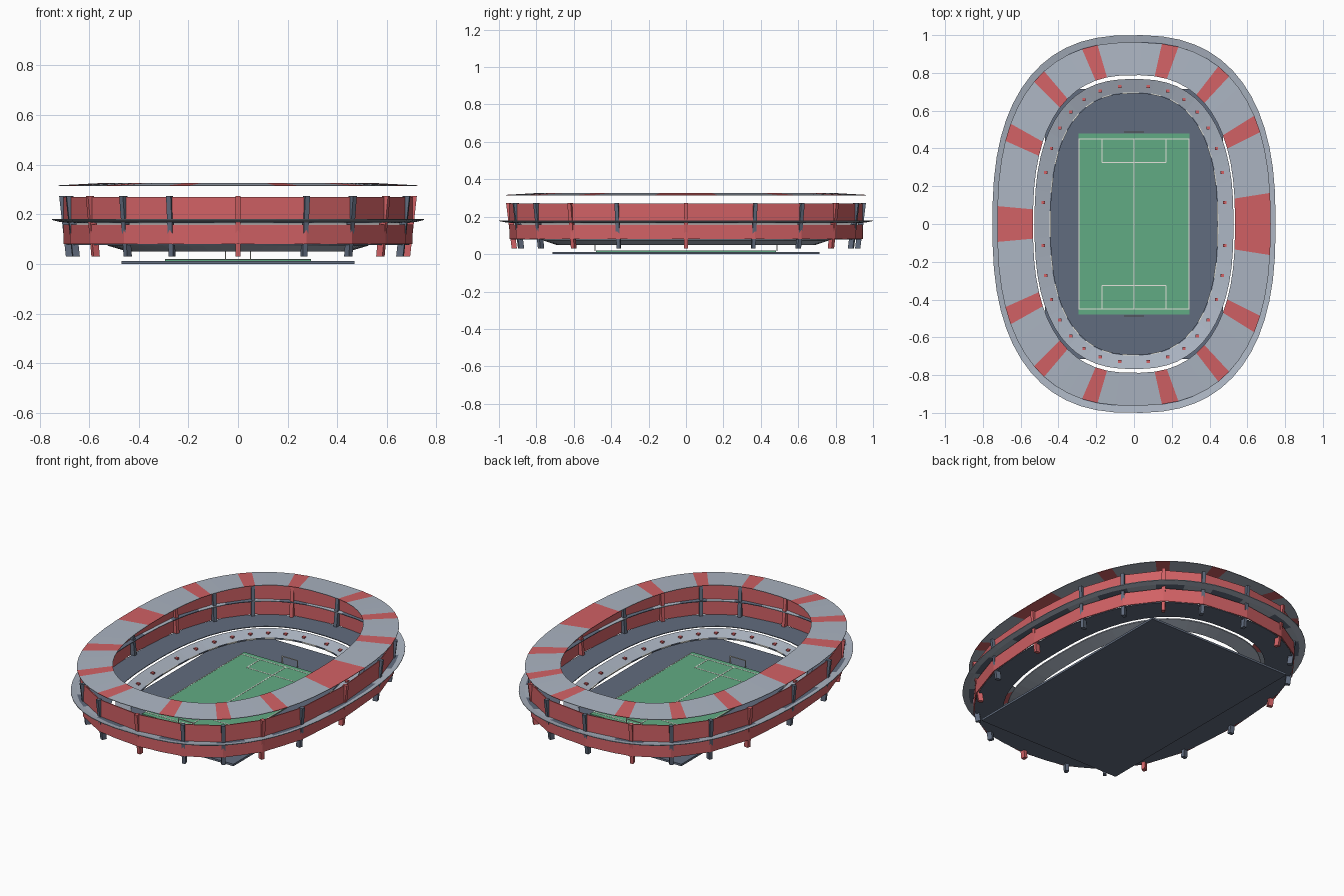
import bpy, bmesh, math
from mathutils import Vector

if "Cube" in bpy.data.objects:
    bpy.data.objects.remove(bpy.data.objects["Cube"])


def material(name, rgb):
    m = bpy.data.materials.new(name)
    m.use_nodes = True
    m.diffuse_color = (*rgb, 1)
    m.node_tree.nodes["Principled BSDF"].inputs["Base Color"].default_value = (*rgb, 1)
    return m


GREY = material("light grey", (0.41, 0.46, 0.54))
RED = material("red", (0.64, 0.12, 0.13))
SLATE = material("slate", (0.12, 0.15, 0.21))
GREEN = material("pitch green", (0.12, 0.41, 0.23))
CREAM = material("cream", (0.78, 0.78, 0.72))
SEGMENTS = 57   # every fourth segment striped gives a double stripe at the seam
BAYS = 20


def oval(a, b, t, z=0.0):
    """Point on a squarish oval with half-axes a and b."""
    c, s = math.cos(t), math.sin(t)
    return Vector((a * math.copysign(abs(c) ** 0.8, c),
                   b * math.copysign(abs(s) ** 0.8, s), z))


def finish(name, bm, mats):
    bmesh.ops.recalc_face_normals(bm, faces=bm.faces)
    me = bpy.data.meshes.new(name)
    bm.to_mesh(me)
    bm.free()
    for m in mats:
        me.materials.append(m)
    ob = bpy.data.objects.new(name, me)
    bpy.context.collection.objects.link(ob)
    return ob


def ring(name, inner, outer, mats, thick=0.004, n=SEGMENTS, rule=lambda i: 0):
    """Oval ring between two (a, b, z) edges; rule picks the colour per segment."""
    bm = bmesh.new()
    profile = [inner, outer,
               (outer[0], outer[1], outer[2] - thick), (inner[0], inner[1], inner[2] - thick)]
    loops = [[bm.verts.new(oval(a, b, math.tau * i / n, z)) for a, b, z in profile]
             for i in range(n)]
    for i in range(n):
        p, q = loops[i], loops[(i + 1) % n]
        for k in range(4):
            j = (k + 1) % 4
            bm.faces.new((p[k], p[j], q[j], q[k])).material_index = rule(i)
    return finish(name, bm, mats)


def add_box(bm, centre, size):
    x, y, z = centre
    vs = bmesh.ops.create_cube(bm, size=1)["verts"]
    for v in vs:
        v.co = Vector((x + v.co.x * size[0], y + v.co.y * size[1], z + v.co.z * size[2]))
    return vs


def boxes(name, mat, items):
    bm = bmesh.new()
    for centre, size in items:
        add_box(bm, centre, size)
    return finish(name, bm, [mat])


# Ground slab and pitch
boxes("ground_slab", SLATE, [((0, 0, 0.006), (0.94, 1.43, 0.012))])
boxes("pitch", GREEN, [((0, 0, 0.015), (0.59, 0.96, 0.006))])

# Pitch markings
W, Z, H = 0.006, 0.0185, 0.001
marks = [((0, 0, Z), (W, 0.9, H))]
for s in (-1, 1):
    marks += [((s * 0.292, 0, Z), (W, 0.9, H)),
              ((0, s * 0.45, Z), (0.59, W, H)),
              ((0, s * 0.325, Z), (0.34, W, H))]
    marks += [((e * 0.17, s * 0.3875, Z), (W, 0.125, H)) for e in (-1, 1)]
boxes("pitch_markings", CREAM, marks)

# Goals
goals = []
for s in (-1, 1):
    goals.append(((0, s * 0.487, 0.056), (0.106, 0.005, 0.004)))
    goals += [((e * 0.05, s * 0.487, 0.036), (0.005, 0.005, 0.04)) for e in (-1, 1)]
boxes("goals", CREAM, goals)

# Lower stand with its dashed inner rail
ring("lower_stand", (0.445, 0.695, 0.056), (0.527, 0.768, 0.08), [GREY], 0.006)
ring("lower_stand_rail", (0.441, 0.691, 0.06), (0.447, 0.697, 0.06), [CREAM, SLATE],
     0.006, rule=lambda i: i % 2)

# Seat blocks along the lower stand
bm = bmesh.new()
for i in range(32):
    add_box(bm, oval(0.483, 0.73, math.tau * (i + 0.5) / 32, 0.07), (0.018, 0.016, 0.01))
finish("seat_blocks", bm, [RED])

# Concourse floor, outer walkway and roof
ring("concourse", (0.546, 0.788, 0.081), (0.692, 0.932, 0.081), [SLATE])
ring("walkway_inner", (0.675, 0.915, 0.168), (0.722, 0.965, 0.174), [GREY, SLATE],
     rule=lambda i: int(i % 4 < 2))
ring("walkway_rim", (0.722, 0.965, 0.174), (0.75, 1.0, 0.181), [GREY])
ring("roof", (0.535, 0.788, 0.327), (0.724, 0.962, 0.317), [GREY, RED], 0.003,
     rule=lambda i: int(i % 4 == 0))

# Faceted outer wall in two bands
for name, low, high in (("wall_lower", 0.08, 0.158), ("wall_upper", 0.172, 0.27)):
    ring(name, (0.699, 0.939, high), (0.704, 0.945, high), [RED], high - low, BAYS)

# Columns leaning outwards, every third one red
bm = bmesh.new()
for i in range(BAYS):
    t = math.tau * i / BAYS
    foot, head = oval(0.68, 0.918, t, 0.03), oval(0.707, 0.948, t, 0.273)
    along = (oval(0.7, 0.94, t + 0.01) - oval(0.7, 0.94, t - 0.01)).normalized()
    out = Vector((along.y, -along.x, 0))
    vs = add_box(bm, (0, 0, 0), (1, 1, 1))
    for v in vs:
        base = head if v.co.z > 0 else foot
        v.co = base + along * v.co.x * 0.02 + out * v.co.y * 0.028
    for f in {f for v in vs for f in v.link_faces}:
        f.material_index = int(i % 3 == 0)
finish("columns", bm, [SLATE, RED])
